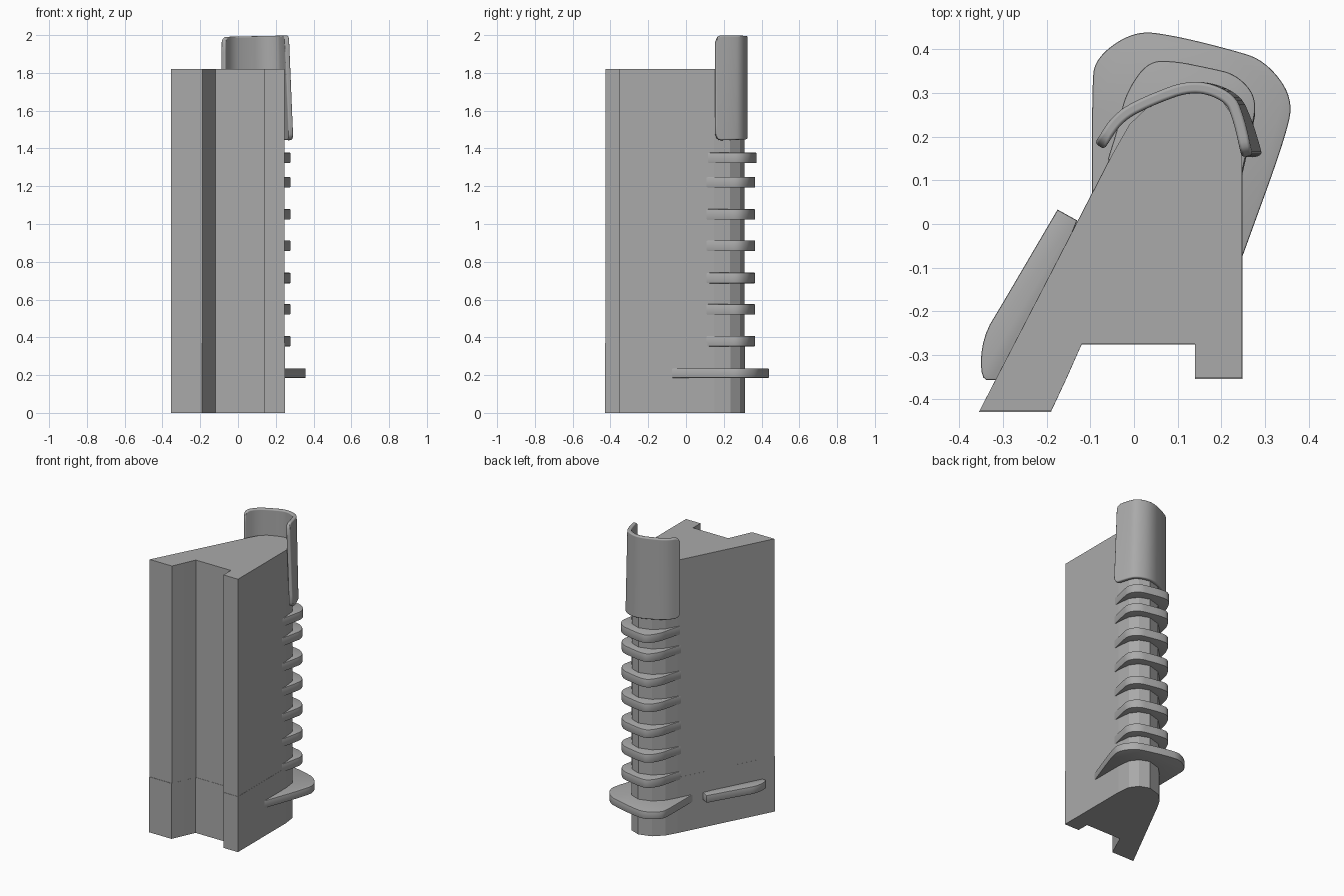
import bpy
import bmesh
from math import sqrt, radians
from mathutils import Vector

cube = bpy.data.objects.get("Cube")
if cube:
    bpy.data.objects.remove(cube, do_unlink=True)

GREY = (0.4, 0.4, 0.4, 1.0)
grey = bpy.data.materials.new("plain grey")
grey.use_nodes = True
grey.diffuse_color = GREY
for node in grey.node_tree.nodes:
    if node.type == 'BSDF_PRINCIPLED':
        node.inputs["Base Color"].default_value = GREY


def finish(name, bm):
    mesh = bpy.data.meshes.new(name)
    bm.to_mesh(mesh)
    bm.free()
    mesh.materials.append(grey)
    obj = bpy.data.objects.new(name, mesh)
    bpy.context.collection.objects.link(obj)
    return obj


def smooth(obj, angle):
    bpy.ops.object.select_all(action='DESELECT')
    obj.select_set(True)
    bpy.context.view_layer.objects.active = obj
    bpy.ops.object.shade_smooth_by_angle(angle=radians(angle))


def rounded(points, times=3):
    """Round the corners of an open path, keeping its ends."""
    pts = [Vector(p) for p in points]
    for _ in range(times):
        new = [pts[0]]
        for a, b in zip(pts, pts[1:]):
            new += [a.lerp(b, 0.25), a.lerp(b, 0.75)]
        pts = new + [pts[-1]]
    return pts


def slab(name, outline, z0, z1, bevel=0.0):
    """Extrude a flat outline between two heights."""
    bm = bmesh.new()
    face = bm.faces.new([bm.verts.new((p[0], p[1], z0)) for p in outline])
    top = bmesh.ops.extrude_face_region(bm, geom=[face])["geom"]
    bmesh.ops.translate(bm, vec=(0, 0, z1 - z0),
                        verts=[v for v in top if isinstance(v, bmesh.types.BMVert)])
    bmesh.ops.recalc_face_normals(bm, faces=bm.faces)
    if bevel:
        rims = [e for e in bm.edges if abs(e.verts[0].co.z - e.verts[1].co.z) < 1e-5]
        bmesh.ops.bevel(bm, geom=rims, offset=bevel, segments=2,
                        profile=0.5, affect='EDGES')
    obj = finish(name, bm)
    if bevel:
        smooth(obj, 35)
    return obj


# Channelled body: a base block and a slightly slimmer column above it
body = [(-0.355, -0.43), (-0.19, -0.43), (-0.155, -0.355), (-0.12, -0.276),
        (0.14, -0.276), (0.14, -0.355), (0.248, -0.355), (0.248, 0.15),
        (0.238, 0.235), (0.2, 0.287), (0.135, 0.312), (0.05, 0.287),
        (-0.01, 0.23), (-0.05, 0.16)]
slab("body_base", body, 0, 0.37)
slab("body_column", [(x * 0.996, y * 0.994) for x, y in body], 0.37, 1.82)

# Wide flange low on the back
flange = rounded([(0.248, -0.075), (0.348, 0.2), (0.365, 0.29), (0.3, 0.375),
                  (0.22, 0.4), (0.09, 0.432), (0, 0.443), (-0.09, 0.38),
                  (-0.096, 0.31), (-0.096, 0.07)])
slab("rear_flange", flange + [Vector((0.1, 0))], 0.185, 0.235, 0.004)

# Matching rest plate on the slanted side
rest = [(-0.175, 0.033), (-0.13, 0.008), (-0.28, -0.355)]
rest_curve = rounded([(-0.317, -0.357), (-0.352, -0.357), (-0.348, -0.26), (-0.3, -0.18)], 2)
slab("side_rest", rest + rest_curve, 0.185, 0.235, 0.004)

# Seven grip ribs wrapped round the back
rib = rounded([(0.245, 0.1), (0.268, 0.2), (0.283, 0.28), (0.235, 0.335),
               (0.17, 0.35), (0.09, 0.366), (0.03, 0.364), (-0.02, 0.29),
               (-0.035, 0.22), (-0.06, 0.14)])
for number, z in enumerate((0.352, 0.52, 0.686, 0.857, 1.023, 1.193, 1.322), 1):
    shift = Vector((0, 0.008 if number == 7 else 0))
    slab(f"grip_rib_{number}", [p + shift for p in rib] + [Vector((0.1, 0.1))],
         z, z + 0.056, 0.004)

# Curved guard plate at the top of the back
path = rounded([(-0.09, 0.185), (-0.045, 0.255), (0.03, 0.295), (0.14, 0.334),
                (0.235, 0.302), (0.262, 0.24), (0.283, 0.158)])
run = [0.0]
for a, b in zip(path, path[1:]):
    run.append(run[-1] + (b - a).length)
COLS, ROWS, RADIUS = 48, 10, 0.035
bm = bmesh.new()
grid = []
for i in range(COLS + 1):
    t = i / COLS
    d = t * run[-1]
    k = next((n for n in range(len(run) - 2) if run[n + 1] >= d), len(run) - 2)
    p = path[k].lerp(path[k + 1], (d - run[k]) / (run[k + 1] - run[k]))
    gap = RADIUS - min(d, run[-1] - d, RADIUS)
    inset = RADIUS - sqrt(max(0, RADIUS ** 2 - gap ** 2))
    low, high = 1.455 - 0.012 * t + inset, 1.99 + 0.01 * t - inset
    column = []
    for j in range(ROWS + 1):
        z = low + (high - low) * j / ROWS
        lean = 0.012 * t * t * (1.72 - z) / 0.28
        column.append(bm.verts.new((p.x + lean, p.y, z)))
    grid.append(column)
for a, b in zip(grid, grid[1:]):
    for j in range(ROWS):
        bm.faces.new((a[j], a[j + 1], b[j + 1], b[j]))
guard = finish("top_guard", bm)
for poly in guard.data.polygons:
    poly.use_smooth = True
thick = guard.modifiers.new("thickness", 'SOLIDIFY')
thick.thickness = 0.026
thick.offset = -1
edge = guard.modifiers.new("soft_edge", 'BEVEL')
edge.width = 0.008
edge.segments = 3
edge.limit_method = 'ANGLE'
edge.angle_limit = radians(50)
edge.harden_normals = True
